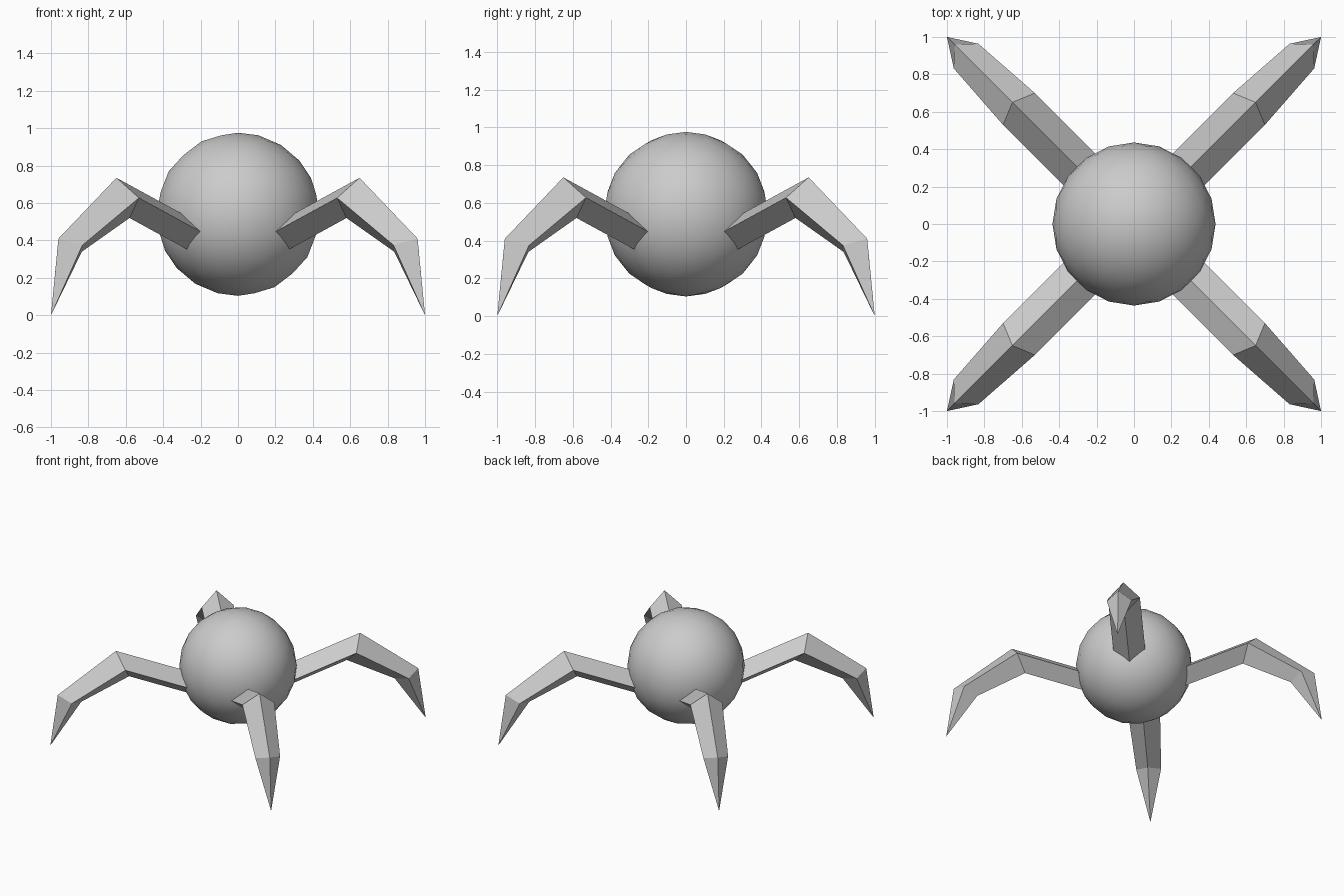
import bpy
import bmesh
from mathutils import Vector, Matrix
from math import pi

cube = bpy.data.objects.get("Cube")
if cube:
    bpy.data.objects.remove(cube)

# One plain grey for everything
grey = bpy.data.materials.new("light_grey")
grey.use_nodes = True
colour = (0.6, 0.6, 0.6, 1)
grey.diffuse_color = colour
grey.node_tree.nodes["Principled BSDF"].inputs["Base Color"].default_value = colour


def add_object(name, bm, smooth=False):
    bmesh.ops.recalc_face_normals(bm, faces=bm.faces)
    for face in bm.faces:
        face.smooth = smooth
    mesh = bpy.data.meshes.new(name)
    bm.to_mesh(mesh)
    bm.free()
    mesh.materials.append(grey)
    obj = bpy.data.objects.new(name, mesh)
    bpy.context.collection.objects.link(obj)
    return obj


# Smooth round body
bm = bmesh.new()
bmesh.ops.create_icosphere(bm, subdivisions=3, radius=0.436,
                           matrix=Matrix.Translation((0, 0, 0.54)))
add_object("body", bm, smooth=True)

# Leg sections from hip to ankle, on the diagonal x = y:
# (top offset, top z), (bottom offset, bottom z), half spread to the sides
SECTIONS = [
    ((0.22, 0.50), (0.15, 0.285), 0.085),
    ((0.65, 0.735), (0.58, 0.52), 0.085),
    ((0.96, 0.41), (0.835, 0.34), 0.066),
]


def build_leg(name, angle):
    bm = bmesh.new()
    rings = []
    for (top, top_z), (low, low_z), side in SECTIONS:
        mid, mid_z = (top + low) / 2, (top_z + low_z) / 2
        corners = [(top, top, top_z), (mid + side, mid - side, mid_z),
                   (low, low, low_z), (mid - side, mid + side, mid_z)]
        rings.append([bm.verts.new(c) for c in corners])
    # Square tubes between the joints
    for a, b in zip(rings, rings[1:]):
        for i in range(4):
            j = (i + 1) % 4
            bm.faces.new((a[i], a[j], b[j], b[i]))
    # Hidden hip cap and pointed foot
    bm.faces.new(rings[0])
    tip = bm.verts.new(Vector((1, 1, 0)))
    for i in range(4):
        bm.faces.new((rings[-1][i], rings[-1][(i + 1) % 4], tip))
    bmesh.ops.rotate(bm, verts=bm.verts, matrix=Matrix.Rotation(angle, 3, "Z"))
    add_object(name, bm)


names = ["back_left_leg", "back_right_leg", "front_right_leg", "front_left_leg"]
for i, name in enumerate(names):
    build_leg(name, i * pi / 2)
